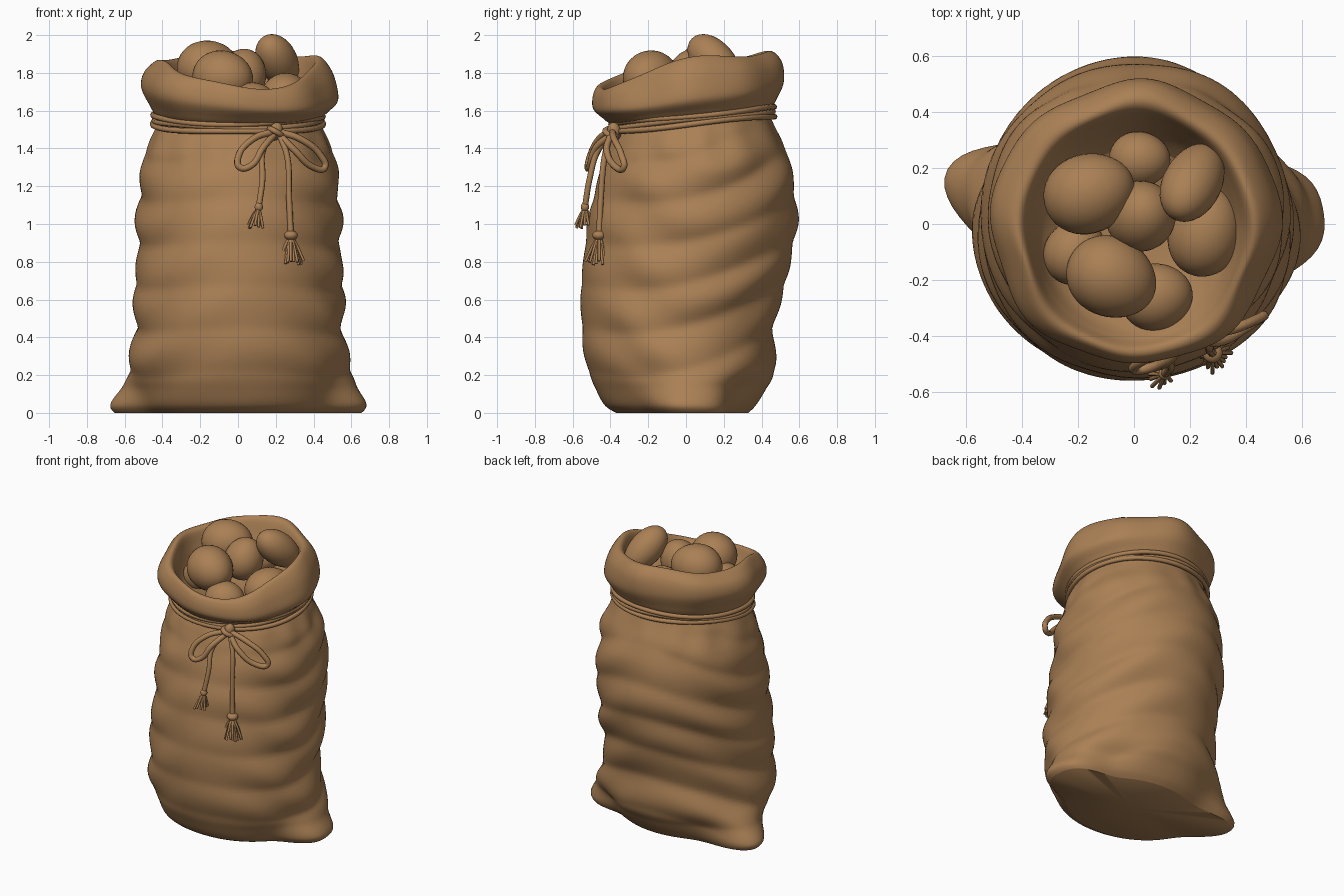
import bpy, bmesh, random
from math import sin, cos, pi, exp, tau, sqrt
from mathutils import Vector

random.seed(4)
if "Cube" in bpy.data.objects:
    bpy.data.objects.remove(bpy.data.objects["Cube"])

burlap = bpy.data.materials.new("burlap_brown")
burlap.use_nodes = True
COLOUR = (0.40, 0.215, 0.09, 1)
burlap.diffuse_color = COLOUR
burlap.node_tree.nodes["Principled BSDF"].inputs["Base Color"].default_value = COLOUR


def finish(bm, name):
    bmesh.ops.recalc_face_normals(bm, faces=bm.faces)
    for f in bm.faces:
        f.smooth = True
    me = bpy.data.meshes.new(name)
    bm.to_mesh(me)
    bm.free()
    me.materials.append(burlap)
    ob = bpy.data.objects.new(name, me)
    bpy.context.collection.objects.link(ob)
    return ob


def cord(name, paths, radius, cyclic=False):
    """Round cord running through each path."""
    cu = bpy.data.curves.new(name, "CURVE")
    cu.dimensions = "3D"
    cu.bevel_depth = radius
    cu.bevel_resolution = 2
    cu.resolution_u = 6
    cu.use_fill_caps = True
    for path in paths:
        sp = cu.splines.new("BEZIER")
        sp.bezier_points.add(len(path) - 1)
        for bp, co in zip(sp.bezier_points, path):
            bp.co = co
            bp.handle_left_type = bp.handle_right_type = "AUTO"
        sp.use_cyclic_u = cyclic
    cu.materials.append(burlap)
    ob = bpy.data.objects.new(name, cu)
    bpy.context.collection.objects.link(ob)
    bpy.ops.object.select_all(action="DESELECT")
    ob.select_set(True)
    bpy.context.view_layer.objects.active = ob
    bpy.ops.object.convert(target="MESH")
    return ob


def ball(name, centre, axis, length, radius, taper=0.0):
    """Ellipsoid along an axis, narrower at one end if tapered."""
    bm = bmesh.new()
    bmesh.ops.create_uvsphere(bm, u_segments=32, v_segments=20, radius=1)
    turn = Vector(axis).to_track_quat("Z", "Y")
    for v in bm.verts:
        r = radius * (1 - taper * v.co.z)
        v.co = turn @ Vector((v.co.x * r, v.co.y * r, v.co.z * length)) + Vector(centre)
    finish(bm, name)


# Sack profile, base to rolled lip to inside: height, half width, front y, back y, tilt
PROFILE = [
    (0.0, 0.45, -0.37, 0.33, 0), (0.04, 0.49, -0.43, 0.37, 0),
    (0.12, 0.52, -0.475, 0.42, 0), (0.22, 0.565, -0.515, 0.47, 0),
    (0.4, 0.56, -0.55, 0.465, 0), (0.6, 0.55, -0.555, 0.5, 0),
    (0.8, 0.545, -0.545, 0.555, 0), (1.0, 0.535, -0.52, 0.585, 0),
    (1.2, 0.53, -0.48, 0.575, 0.02), (1.34, 0.505, -0.44, 0.535, 0.05),
    (1.46, 0.46, -0.4, 0.475, 0.08), (1.54, 0.43, -0.375, 0.445, 0.1),
    (1.6, 0.465, -0.43, 0.47, 0.11), (1.68, 0.515, -0.49, 0.505, 0.13),
    (1.77, 0.495, -0.495, 0.495, 0.15), (1.835, 0.44, -0.475, 0.45, 0.15),
    (1.835, 0.4, -0.445, 0.405, 0.15), (1.76, 0.37, -0.41, 0.365, 0.13),
    (1.68, 0.335, -0.37, 0.32, 0.08), (1.62, 0.28, -0.31, 0.27, 0.04),
]
COLLAR = 11.5


def profile_at(t):
    """Smooth interpolation along the profile."""
    n = len(PROFILE) - 1
    i = min(int(t), n - 1)
    u = t - i
    a, b, c, d = (PROFILE[min(max(i + k, 0), n)] for k in (-1, 0, 1, 2))
    return [0.5 * (2 * q + (r - p) * u + (2 * p - 5 * q + 4 * r - s) * u * u
                   + (3 * q - p - 3 * r + s) * u ** 3) for p, q, r, s in zip(a, b, c, d)]


def bump(x, centre, width):
    return exp(-((x - centre) / width) ** 2)


def near(a, b, width, power=2):
    return exp(-abs(((a - b + pi) % tau - pi) / width) ** power)


def sack_point(t, a):
    z, rx, front, back, tilt = profile_at(t)
    mid, ry = (front + back) / 2, (back - front) / 2
    grow = 0.0
    if t < COLLAR:
        # sagging folds round the body, pleats under the tie, pulled base corners
        fade = min(1, max(0, z / 0.25)) * min(1, max(0, (1.48 - z) / 0.2))
        side = 0.25 + 0.55 * cos(a) ** 2 + 0.25 * max(0, sin(a))
        u = z / 0.23 - 0.5 * sin(a) + 0.25 * cos(2 * a) - 0.2
        v = z / 0.37 + 0.6 * sin(2 * a + 1)
        ridge = sqrt(sin(pi * u) ** 2 + 0.03) - 0.66
        grow += fade * side * (0.034 * ridge + 0.012 * sin(tau * v))
        grow += 0.005 * bump(z, 1.42, 0.1) * sin(13 * a + sin(3 * a))
        ears = 0.2 * near(a, 0.13, 0.45, 3) + 0.245 * near(a, pi - 0.35, 0.36)
        grow += ears * exp(-(max(z, 0) / 0.16) ** 2)
    else:
        # lumpy rolled collar, lower on one side, with a dip at the front
        lump = bump(t, 14.2, 2.2)
        grow += lump * (0.009 * sin(5 * a + 0.5) + 0.008 * sin(8 * a + 2))
        z -= 0.035 * cos(a) * bump(t, 13.2, 1.1)
        top = bump(t, 15.5, 2)
        z += top * (0.008 * sin(4 * a + 1) - 0.07 * near(a, -1.25, 0.6))
        z += top * 0.03 * (near(a, 0.1, 0.5) + near(a, pi + 0.3, 0.5))
    y = mid + (ry + grow) * sin(a)
    return Vector(((rx + grow) * cos(a) + 0.006, y, max(0, z + tilt * y)))


# Sack cloth
SEG, SUB = 120, 8
bm = bmesh.new()
rings = []
for j in range((len(PROFILE) - 1) * SUB + 1):
    rings.append([bm.verts.new(sack_point(j / SUB, tau * k / SEG)) for k in range(SEG)])
for lo, hi in zip(rings, rings[1:]):
    for k in range(SEG):
        n = (k + 1) % SEG
        bm.faces.new((lo[k], lo[n], hi[n], hi[k]))
for ring, centre in ((rings[0], (0, -0.01, 0)), (rings[-1], (0, 0, 1.6))):
    hub = bm.verts.new(centre)
    for k in range(SEG):
        bm.faces.new((hub, ring[k], ring[(k + 1) % SEG]))
sack = finish(bm, "sack")
bpy.ops.object.select_all(action="DESELECT")
sack.select_set(True)
bpy.context.view_layer.objects.active = sack
bpy.ops.object.shade_smooth_by_angle(angle=1.0)

# Round contents: centre, long axis, half length, radius
CONTENTS = [
    ((-0.16, 0.11, 1.83), (1, 0.35, 0.1), 0.165, 0.142),
    ((-0.08, -0.19, 1.775), (1, -0.5, -0.1), 0.165, 0.143),
    ((0.21, 0.15, 1.863), (0.35, 0.66, -0.66), 0.175, 0.105),
    ((0.255, -0.03, 1.67), (0.3, 1, 0.1), 0.16, 0.13),
    ((0.08, -0.26, 1.63), (1, 0.2, 0.1), 0.13, 0.12),
    ((0.025, 0.03, 1.79), (0.2, 0.3, 1), 0.14, 0.125),
    ((0.02, 0.23, 1.72), (1, 0, 0.2), 0.11, 0.1),
    ((-0.21, -0.1, 1.67), (0.5, 1, 0), 0.12, 0.11),
]
for i, (centre, axis, length, radius) in enumerate(CONTENTS):
    ball(f"round_produce_{i + 1}", centre, axis, length, radius, 0.06)

# Tie cord wrapped round the neck
for i, (rise, out) in enumerate(((-0.022, 0.022), (0.0, 0.014), (0.022, 0.02))):
    path = []
    for k in range(32):
        a = tau * k / 32
        y = 0.035 + (0.412 + out) * sin(a)
        wave = 0.005 * sin(3 * a + 2 * i)
        path.append(((0.43 + out) * cos(a), y, 1.548 + rise + wave + 0.1 * y))
    cord(f"neck_cord_{i + 1}", [path], 0.015, True)

# Bow: knot, loops and tails
ball("bow_knot", (0.2, -0.38, 1.49), (0.3, -0.2, 1), 0.05, 0.036)
cord("knot_wrap", [[(0.165, -0.365, 1.5), (0.18, -0.42, 1.5), (0.215, -0.42, 1.48),
                    (0.24, -0.36, 1.46)]], 0.016)
cord("right_bow_loop", [[(0.19, -0.4, 1.49), (0.08, -0.46, 1.45), (0.0, -0.51, 1.35),
                         (0.01, -0.52, 1.3), (0.07, -0.51, 1.31), (0.13, -0.48, 1.4),
                         (0.19, -0.4, 1.47)]], 0.018)
cord("left_bow_loop", [[(0.21, -0.39, 1.49), (0.33, -0.38, 1.45), (0.44, -0.34, 1.36),
                        (0.46, -0.33, 1.3), (0.4, -0.37, 1.3), (0.3, -0.42, 1.39),
                        (0.22, -0.4, 1.47)]], 0.018)
cord("right_tail", [[(0.18, -0.4, 1.47), (0.13, -0.47, 1.38), (0.13, -0.51, 1.24),
                     (0.11, -0.535, 1.09)]], 0.016)
cord("left_tail", [[(0.22, -0.4, 1.47), (0.26, -0.43, 1.36), (0.27, -0.45, 1.15),
                    (0.28, -0.46, 0.94)]], 0.016)


def tassel(name, top, drift, length, spread, count):
    strands = []
    for k in range(count):
        a = tau * k / count
        reach = spread * random.uniform(0.6, 1.1)
        fall = length * random.uniform(0.8, 1)
        strands.append([top + Vector((drift * s + reach * s * cos(a),
                                      reach * s * sin(a), -fall * s ** 1.3))
                        for s in (0, 0.35, 0.7, 1)])
    cord(name, strands, 0.0075)


ball("right_tail_knot", (0.11, -0.535, 1.09), (0, 0, 1), 0.024, 0.022)
ball("left_tail_knot", (0.28, -0.46, 0.94), (0, 0, 1), 0.026, 0.036)
tassel("right_tassel", Vector((0.11, -0.535, 1.085)), -0.02, 0.11, 0.05, 12)
tassel("left_tassel", Vector((0.28, -0.46, 0.935)), 0.0, 0.16, 0.065, 20)
